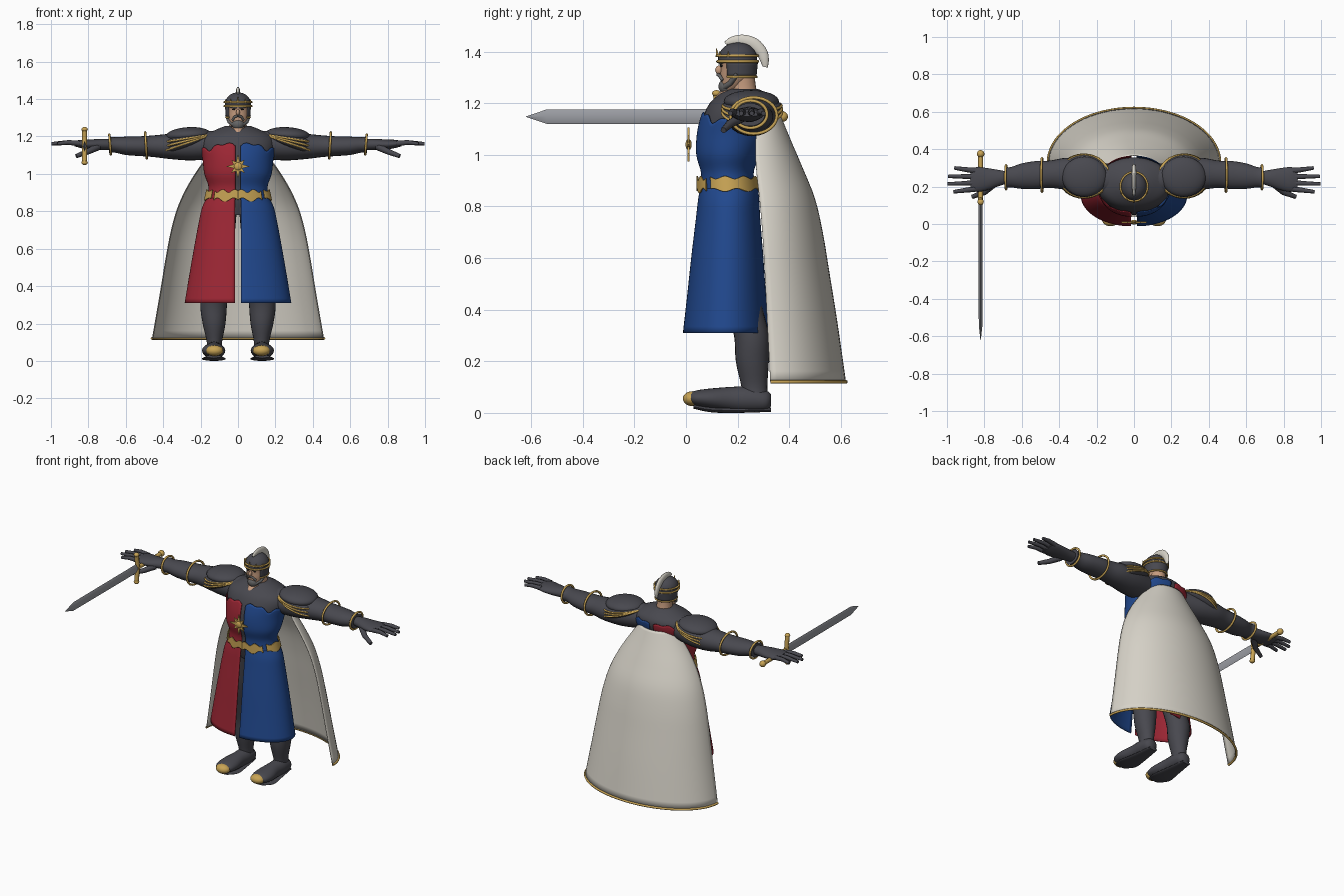
import bpy, bmesh, math
from math import sin, cos, pi
from mathutils import Vector

cube = bpy.data.objects.get("Cube")
if cube:
    bpy.data.objects.remove(cube, do_unlink=True)


def material(name, r, g, b):
    m = bpy.data.materials.new(name)
    m.use_nodes = True
    m.diffuse_color = (r, g, b, 1)
    bsdf = next(n for n in m.node_tree.nodes if n.type == 'BSDF_PRINCIPLED')
    bsdf.inputs["Base Color"].default_value = (r, g, b, 1)
    bsdf.inputs["Roughness"].default_value = 0.7
    return m


DARK = material("dark armour", .065, .065, .078)
RED = material("red cloth", .34, .02, .035)
BLUE = material("blue cloth", .015, .065, .27)
GOLD = material("gold", .58, .37, .09)
CREAM = material("cream cloth", .68, .65, .58)
STEEL = material("blade steel", .33, .34, .37)
SKIN = material("skin", .56, .33, .21)
HAIR = material("grey beard", .13, .13, .13)
BLACK = material("black", .012, .012, .014)


def link(name, data, mat):
    data.materials.append(mat)
    ob = bpy.data.objects.new(name, data)
    bpy.context.collection.objects.link(ob)
    return ob


def grid(name, f, nu, nv, mat, wrap=False, caps=False, thick=0):
    """Surface f(u, v); u may wrap round and the v ends may be capped."""
    bm = bmesh.new()
    cols = nu if wrap else nu + 1
    vs = [[bm.verts.new(f(i / nu, j / nv)) for i in range(cols)] for j in range(nv + 1)]
    for j in range(nv):
        for i in range(nu):
            k = (i + 1) % cols
            bm.faces.new((vs[j][i], vs[j][k], vs[j + 1][k], vs[j + 1][i]))
    if caps:
        bm.faces.new(vs[0])
        bm.faces.new(vs[-1])
    bmesh.ops.remove_doubles(bm, verts=bm.verts, dist=1e-5)
    bmesh.ops.recalc_face_normals(bm, faces=bm.faces)
    for face in bm.faces:
        face.smooth = True
    for e in bm.edges:
        e.smooth = len(e.link_faces) != 2 or e.calc_face_angle(0) < .75
    me = bpy.data.meshes.new(name)
    bm.to_mesh(me)
    bm.free()
    ob = link(name, me, mat)
    if thick:
        mod = ob.modifiers.new("thickness", 'SOLIDIFY')
        mod.thickness = thick
    return ob


def sample(rows, t):
    """Smooth curve through rows, t from 0 to 1."""
    x = t * (len(rows) - 1)
    i = min(int(x), len(rows) - 2)
    x -= i
    p0, p1, p2, p3 = rows[max(i - 1, 0)], rows[i], rows[i + 1], rows[min(i + 2, len(rows) - 1)]
    return [b + .5 * x * (c - a + x * (2 * a - 5 * b + 4 * c - d + x * (3 * (b - c) + d - a)))
            for a, b, c, d in zip(p0, p1, p2, p3)]


def loft(name, rows, axis, mat, side=1, seg=24, sub=4):
    """Rows are (position, centre a, centre b, radius a, radius b) along an axis."""
    def f(u, v):
        p, a, b, ra, rb = sample(rows, v)
        a += ra * cos(2 * pi * u)
        b += rb * sin(2 * pi * u)
        x, y, z = {'x': (p, a, b), 'y': (a, p, b), 'z': (a, b, p)}[axis]
        return side * x, y, z
    return grid(name, f, seg, sub * (len(rows) - 1), mat, True, True)


def ball(name, c, r, mat, shear=0, seg=24):
    def f(u, v):
        dx = r[0] * cos(2 * pi * u) * sin(pi * v)
        return c[0] + dx, c[1] + r[1] * sin(2 * pi * u) * sin(pi * v), c[2] - r[2] * cos(pi * v) - shear * dx
    return grid(name, f, seg, seg // 2, mat, True)


def tube(name, pts, r, mat, cyclic=False, taper=1):
    cu = bpy.data.curves.new(name, 'CURVE')
    cu.dimensions = '3D'
    cu.bevel_depth = r
    cu.bevel_resolution = 2
    cu.use_fill_caps = True
    sp = cu.splines.new('POLY')
    sp.points.add(len(pts) - 1)
    for i, p in enumerate(pts):
        sp.points[i].co = (*p, 1)
        sp.points[i].radius = 1 + (taper - 1) * i / (len(pts) - 1)
    sp.use_cyclic_u = cyclic
    sp.use_smooth = True
    return link(name, cu, mat)


def ring(f, n=32):
    return [f(2 * pi * i / n) for i in range(n)]


def plate(name, outline, depth, mat):
    """Flat prism facing the front."""
    return grid(name, lambda u, v: (outline[round(u * len(outline))][0], depth + .008 * v,
                                    outline[round(u * len(outline))][1]), len(outline), 1, mat, True, True)


def half_cloth(name, rows, side, mat, gap, top=lambda u: 1, u0=0, u1=1, low=lambda u: 0):
    """Half of a garment, from front slit round to back slit; rows (z, width, front, back)."""
    def f(u, v):
        u = u0 + (u1 - u0) * u
        z, w, yf, yb = sample(rows, low(u) + (top(u) - low(u)) * v)
        return (side * (gap + (w - gap) * sin(pi * u)),
                (yf + yb) / 2 - (yb - yf) / 2 * cos(pi * u), z)
    return grid(name, f, 40, 20, mat, thick=.005)


# Torso under the tunic
loft("torso", [(.78, 0, .17, .1, .08), (.86, 0, .168, .155, .1), (.93, 0, .16, .147, .092),
               (1.0, 0, .165, .165, .115), (1.08, 0, .187, .178, .135), (1.15, 0, .21, .2, .142),
               (1.2, 0, .222, .185, .13), (1.235, 0, .225, .12, .095), (1.255, 0, .225, .07, .055)],
     'z', DARK, seg=36)
vest = [(.86, .17, .055, .28), (.93, .158, .058, .262), (1.0, .18, .04, .29),
        (1.08, .19, .042, .33), (1.15, .202, .058, .358), (1.2, .185, .08, .365)]
skirt = [(.31, .285, -.012, .32), (.45, .262, .004, .31), (.6, .236, .02, .3),
         (.75, .208, .038, .288), (.82, .192, .046, .284), (.87, .168, .054, .28)]
belt = [(.845, .185, .046, .288), (.925, .168, .046, .275)]


def vest_top(u):
    return .80 + .045 * sin(17 * u) + .025 * sin(41 * u) + .17 * max(0, u - .55) / .45 - .06 * sin(pi * u) ** 4


# Half-and-half tunic, skirt and belt
for side, cloth, tag in ((1, BLUE, "left"), (-1, RED, "right")):
    half_cloth(tag + "_tunic", vest, side, cloth, .014, vest_top)
    half_cloth(tag + "_skirt", skirt, side, cloth, .016)
    half_cloth(tag + "_belt_front", belt, side, GOLD, 0, lambda u: .76 + .1 * sin(50 * u), 0, .25,
               lambda u: .24 + .12 * sin(38 * u))
    half_cloth(tag + "_belt_strap", belt, side, GOLD, 0, lambda u: .8 + .07 * sin(30 * u), .3, 1,
               lambda u: .28 + .07 * sin(24 * u))

# Star badge
plate("star_badge", [((.066 if i % 4 == 0 else .05 if i % 2 == 0 else .026) * sin(i * pi / 8),
                      1.04 + (.066 if i % 4 == 0 else .05 if i % 2 == 0 else .026) * cos(i * pi / 8))
                     for i in range(16)] * 1 + [(0, 1.106)], .006, GOLD)
ball("star_boss", (0, .01, 1.04), (.022, .012, .022), GOLD)

# Cape with a gold hem
cape = [(.12, .46, .327, .62), (.35, .42, .315, .587), (.55, .387, .305, .555), (.7, .358, .296, .53),
        (.83, .32, .285, .50), (.95, .262, .272, .452), (1.06, .19, .27, .405), (1.15, .12, .29, .368)]


def cape_point(u, v):
    z, w, yf, yb = sample(cape, v)
    return w * cos(pi * u), yf + (yb - yf) * sin(pi * u), z


grid("cape", cape_point, 36, 28, CREAM, thick=.005)
tube("cape_hem", [cape_point(i / 36, 0) for i in range(37)], .007, GOLD)

for s, tag in ((1, "left_"), (-1, "right_")):
    # Legs and boots
    loft(tag + "leg", [(.04, .128, .27, .045, .05), (.1, .126, .265, .041, .05), (.2, .128, .257, .061, .064),
                       (.3, .13, .254, .071, .068), (.42, .118, .225, .068, .07), (.6, .105, .19, .08, .085),
                       (.82, .085, .17, .08, .09)], 'z', DARK, s)
    loft(tag + "boot", [(.33, .128, .05, .02, .022), (.31, .128, .047, .042, .04), (.25, .128, .052, .05, .05),
                        (.18, .128, .053, .05, .048), (.1, .13, .055, .062, .04), (.04, .13, .057, .056, .03),
                        (.01, .13, .057, .03, .018)], 'y', DARK, s)
    loft(tag + "sole", [(.33, .128, .012, .03, .008), (.2, .128, .01, .05, .01), (.1, .13, .012, .064, .01),
                        (.03, .13, .024, .04, .008)], 'y', DARK, s)
    ball(tag + "toe_cap", (s * .125, .024, .055), (.046, .036, .029), GOLD)

    # Arm
    loft(tag + "arm", [(.13, .235, 1.155, .085, .075), (.25, .255, 1.15, .092, .078), (.36, .268, 1.147, .086, .068),
                       (.45, .266, 1.148, .073, .058), (.52, .262, 1.148, .075, .053), (.6, .256, 1.15, .068, .049),
                       (.66, .25, 1.155, .054, .041), (.69, .248, 1.156, .058, .045)], 'x', DARK, s)
    for name, x, cy, cz, ry, rz in (("elbow_ring", .492, .262, 1.152, .09, .07),
                                    ("wrist_ring", .684, .25, 1.157, .064, .053)):
        tube(tag + name, ring(lambda a: (s * (x + .004 * sin(a)), cy + ry * cos(a), cz + rz * sin(a))),
             .0065, GOLD, True)

    # Shoulder plates, each lower one tilted further and rimmed
    ball(tag + "shoulder_cap", (s * .265, .253, 1.208), (.12, .107, .042), DARK, s * .05, 32)
    for k in range(3):
        slope, zc = .16 + .09 * k, 1.19 - .012 * k
        rx, ry = .128 + .004 * k, .114 + .001 * k
        ball(tag + "shoulder_plate_%d" % (k + 1), (s * .268, .256, zc), (rx, ry, .03), DARK, s * slope, 32)
        tube(tag + "shoulder_rim_%d" % (k + 1),
             ring(lambda a: (s * (.268 + rx * cos(a)), .256 + ry * sin(a), zc - slope * rx * cos(a))),
             .0055, GOLD, True)

    # Open hand
    loft(tag + "palm", [(.69, .248, 1.157, .035, .028), (.73, .245, 1.157, .045, .03), (.79, .24, 1.157, .06, .027),
                        (.84, .238, 1.16, .066, .022), (.875, .238, 1.162, .056, .014)], 'x', DARK, s)
    for k, (root, tip, reach) in enumerate(((.187, .172, .965), (.22, .214, .997), (.253, .255, .993), (.285, .3, .96))):
        tube(tag + "finger_%d" % (k + 1), [(s * .85, root, 1.163), (s * .91, (root + tip) / 2, 1.168),
                                           (s * reach, tip, 1.161)], .0155, DARK, taper=.6)
    tube(tag + "thumb", [(s * .75, .215, 1.145), (s * .80, .17, 1.12), (s * .865, .145, 1.095)], .021, DARK, taper=.55)

    # Face details
    ball(tag + "eye", (s * .024, .137, 1.345), (.009, .005, .005), BLACK, seg=12)
    tube(tag + "brow", [(s * .01, .13, 1.354), (s * .04, .141, 1.358)], .005, HAIR)
    tube(tag + "moustache", [(0, .124, 1.311), (s * .018, .131, 1.306), (s * .03, .142, 1.288)], .007, HAIR)
    tube(tag + "whiskers", [(s * .022, .148, 1.262), (s * .046, .172, 1.278), (s * .058, .198, 1.315)], .011, HAIR)

# Head
loft("neck", [(1.19, 0, .215, .062, .075), (1.235, 0, .222, .05, .055), (1.27, 0, .22, .046, .05),
              (1.32, 0, .215, .046, .05)], 'z', SKIN)
loft("collar_skin", [(1.2, 0, .14, .008, .03), (1.225, 0, .155, .025, .04), (1.25, 0, .18, .04, .04)], 'z', SKIN)
loft("face", [(1.24, 0, .165, .018, .022), (1.265, 0, .178, .04, .042), (1.3, 0, .193, .055, .06),
              (1.335, 0, .2, .06, .066), (1.37, 0, .2, .062, .068), (1.4, 0, .2, .05, .05)], 'z', SKIN)
ball("nose", (0, .128, 1.329), (.01, .015, .017), SKIN, seg=16)
ball("beard", (0, .154, 1.265), (.033, .028, .03), HAIR)

# Helmet with circlet and crest
loft("helmet_dome", [(1.355, 0, .2, .069, .075), (1.385, 0, .2, .068, .074), (1.41, 0, .201, .056, .061),
                     (1.428, 0, .202, .034, .038), (1.436, 0, .203, .006, .006)], 'z', DARK, seg=32)


def guard_angle(u):
    return -.5 * pi + .85 + (2 * pi - 1.7) * u


def guard_point(u, v):
    r = .064 + .006 * v
    return r * cos(guard_angle(u)), .205 + (r + .004) * sin(guard_angle(u)), 1.302 + .06 * v


grid("helmet_guard", guard_point, 28, 4, DARK, thick=.006)
tube("guard_trim", [guard_point(i / 28, 0) for i in range(29)], .005, GOLD)
for z in (1.362, 1.384):
    tube("circlet", ring(lambda a: (.073 * cos(a), .2 + .078 * sin(a), z)), .0055, GOLD, True)
for i in range(5):
    a = -pi / 2 + (i - 2) * .55
    tube("circlet_point", [(.073 * cos(a), .2 + .078 * sin(a), 1.38),
                           (.077 * cos(a), .2 + .082 * sin(a), 1.412 if i == 2 else 1.4)], .007, GOLD, taper=.2)
crest = [(.152, 1.432, .006, .006), (.18, 1.44, .009, .018), (.22, 1.443, .011, .023), (.262, 1.43, .012, .024),
         (.292, 1.4, .012, .022), (.303, 1.37, .011, .018), (.307, 1.34, .007, .01)]


def crest_point(u, v):
    y, z, wide, deep = sample(crest, v)
    out = Vector((y - .2, z - 1.36)).normalized() * deep * sin(2 * pi * u)
    return wide * cos(2 * pi * u), y + out.x, z + out.y


grid("crest", crest_point, 16, 24, CREAM, True, True)

# Sword held out to the front
SX, SZ = -.82, 1.148
loft("sword_blade", [(-.62, SX, SZ, .001, .001), (-.54, SX, SZ, .01, .028), (.12, SX, SZ, .011, .029)],
     'y', STEEL, seg=4, sub=1)
tube("sword_grip", [(SX, .12, SZ), (SX, .37, SZ)], .013, GOLD)
ball("sword_pommel", (SX, .375, SZ), (.02, .02, .02), GOLD)
tube("sword_guard", [(SX, .118, 1.06), (SX, .13, SZ), (SX, .118, 1.24)], .014, GOLD)
for z in (1.06, 1.238):
    ball("guard_end", (SX, .118, z), (.017, .017, .013), GOLD, seg=16)
